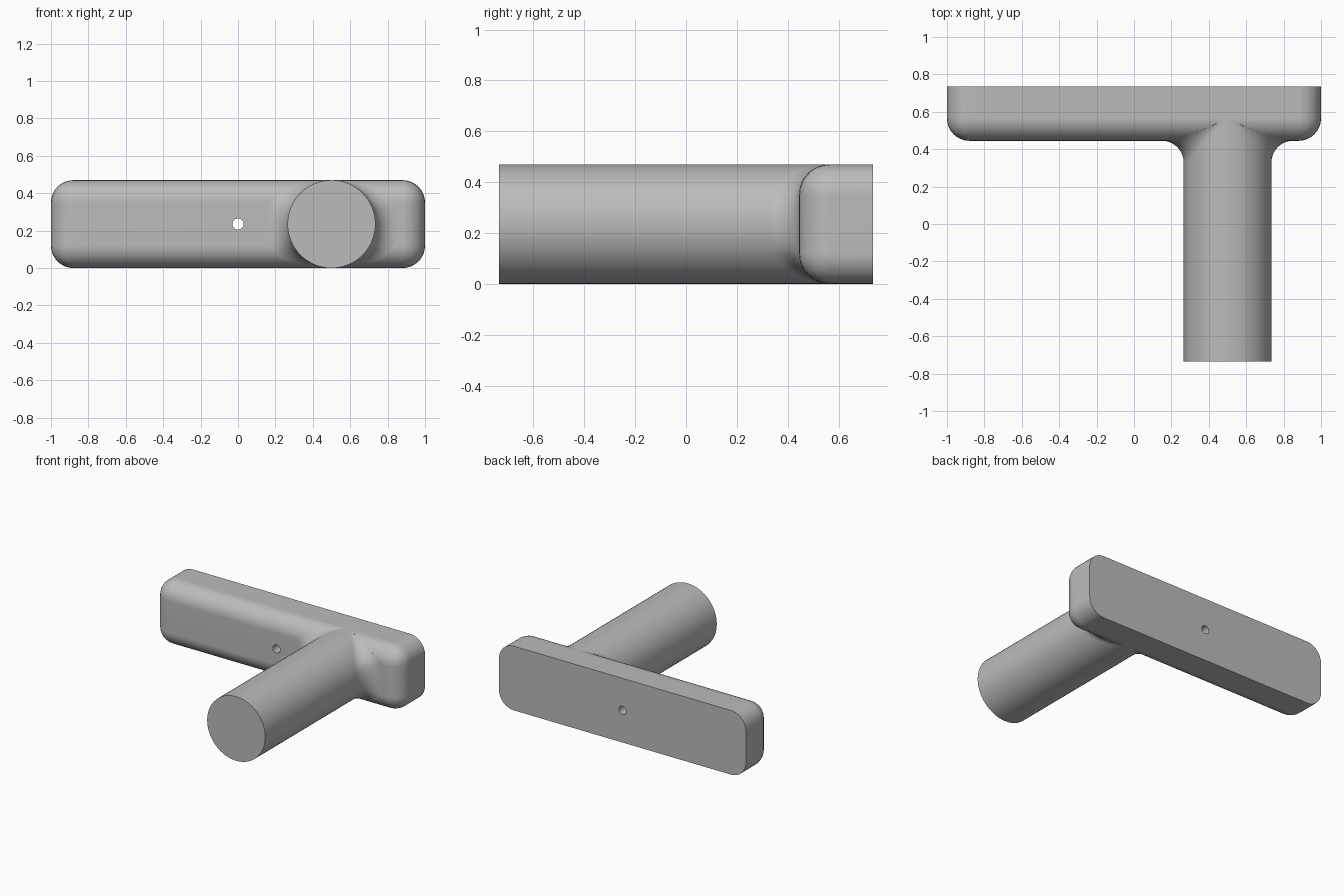
import bpy, bmesh, math

cube = bpy.data.objects.get("Cube")
if cube:
    bpy.data.objects.remove(cube, do_unlink=True)

H = 0.235                 # half height of the bar, and grip radius
BACK, FACE = 0.735, 0.445 # back and front planes of the bar
ROUND = 0.12              # edge rounding of the bar
FILLET = 0.115            # blend radius between grip and bar
GRIP_X = 0.5

grey = bpy.data.materials.new("plain_grey")
grey.use_nodes = True
colour = (0.5, 0.5, 0.5, 1)
grey.diffuse_color = colour
grey.node_tree.nodes["Principled BSDF"].inputs["Base Color"].default_value = colour


def make_object(name, bm):
    bmesh.ops.recalc_face_normals(bm, faces=bm.faces)
    mesh = bpy.data.meshes.new(name)
    bm.to_mesh(mesh)
    bm.free()
    mesh.materials.append(grey)
    obj = bpy.data.objects.new(name, mesh)
    bpy.context.collection.objects.link(obj)
    return obj


def select(obj):
    bpy.ops.object.select_all(action='DESELECT')
    obj.select_set(True)
    bpy.context.view_layer.objects.active = obj


def finish(obj):
    select(obj)
    bpy.ops.object.shade_smooth_by_angle(angle=math.radians(35))
    mod = obj.modifiers.new("even_normals", 'WEIGHTED_NORMAL')
    mod.keep_sharp = True


# Cross bar: box rounded everywhere except around its flat back
bm = bmesh.new()
bmesh.ops.create_cube(bm, size=1)
for v in bm.verts:
    v.co = (v.co.x * 2, BACK if v.co.y > 0 else FACE, (v.co.z + 0.5) * 2 * H)
edges = [e for e in bm.edges if min(v.co.y for v in e.verts) < BACK - 0.01]
bmesh.ops.bevel(bm, geom=edges, offset=ROUND, offset_type='OFFSET',
                segments=8, profile=0.5, affect='EDGES', clamp_overlap=False)
bar = make_object("cross_bar", bm)

# Small hole through the middle of the bar
bpy.ops.mesh.primitive_cylinder_add(vertices=24, radius=0.03, depth=1,
                                    location=(0, 0.6, H), rotation=(math.pi / 2, 0, 0))
cutter = bpy.context.object
cutter.name = "hole_cutter"
cutter.hide_render = True
cutter.data.materials.append(grey)
select(bar)
mod = bar.modifiers.new("hole", 'BOOLEAN')
mod.operation = 'DIFFERENCE'
mod.solver = 'EXACT'
mod.object = cutter
bpy.ops.object.modifier_apply(modifier=mod.name)
bpy.data.objects.remove(cutter, do_unlink=True)
finish(bar)


def bar_outline(s):
    """Bar surface as (distance from grip axis, y), for a direction of slope s."""
    flat = (H - ROUND) / s
    pts = [(min(flat, 0.5) * i / 60, FACE) for i in range(61)]
    for i in range(1, 61):
        a = math.pi / 2 * i / 60
        pts.append(((H - ROUND + ROUND * math.sin(a)) / s,
                    FACE + ROUND - ROUND * math.cos(a)))
    return pts


def grip_profile(theta, steps=10):
    """Straight grip, then an arc that touches the bar in this direction."""
    centre = H + FILLET
    best = None
    for r, y in bar_outline(max(abs(math.sin(theta)), 1e-3)):
        if r >= H - 1e-6 and abs(r - centre) <= FILLET + 1e-6:
            yc = y - math.sqrt(max(FILLET ** 2 - (r - centre) ** 2, 0))
            if best is None or yc < best[0]:
                best = (yc, y)
    yc, contact = best
    arc = math.asin(min(1, (contact - yc) / FILLET))
    path = [(H, -BACK)]
    for i in range(steps + 1):
        a = arc * i / steps
        path.append((centre - FILLET * math.cos(a), yc + FILLET * math.sin(a)))
    path.append((H * 0.9, 0.62))
    return path


# Round grip with its flared root running into the bar
SIDES = 64
bm = bmesh.new()
columns = []
for k in range(SIDES):
    t = 2 * math.pi * k / SIDES
    columns.append([bm.verts.new((GRIP_X + r * math.cos(t), y, H + r * math.sin(t)))
                    for r, y in grip_profile(t)])
for k in range(SIDES):
    a, b = columns[k], columns[(k + 1) % SIDES]
    for j in range(len(a) - 1):
        bm.faces.new((a[j], b[j], b[j + 1], a[j + 1]))
for end in (0, -1):
    bm.faces.new([c[end] for c in columns])
finish(make_object("round_grip", bm))
